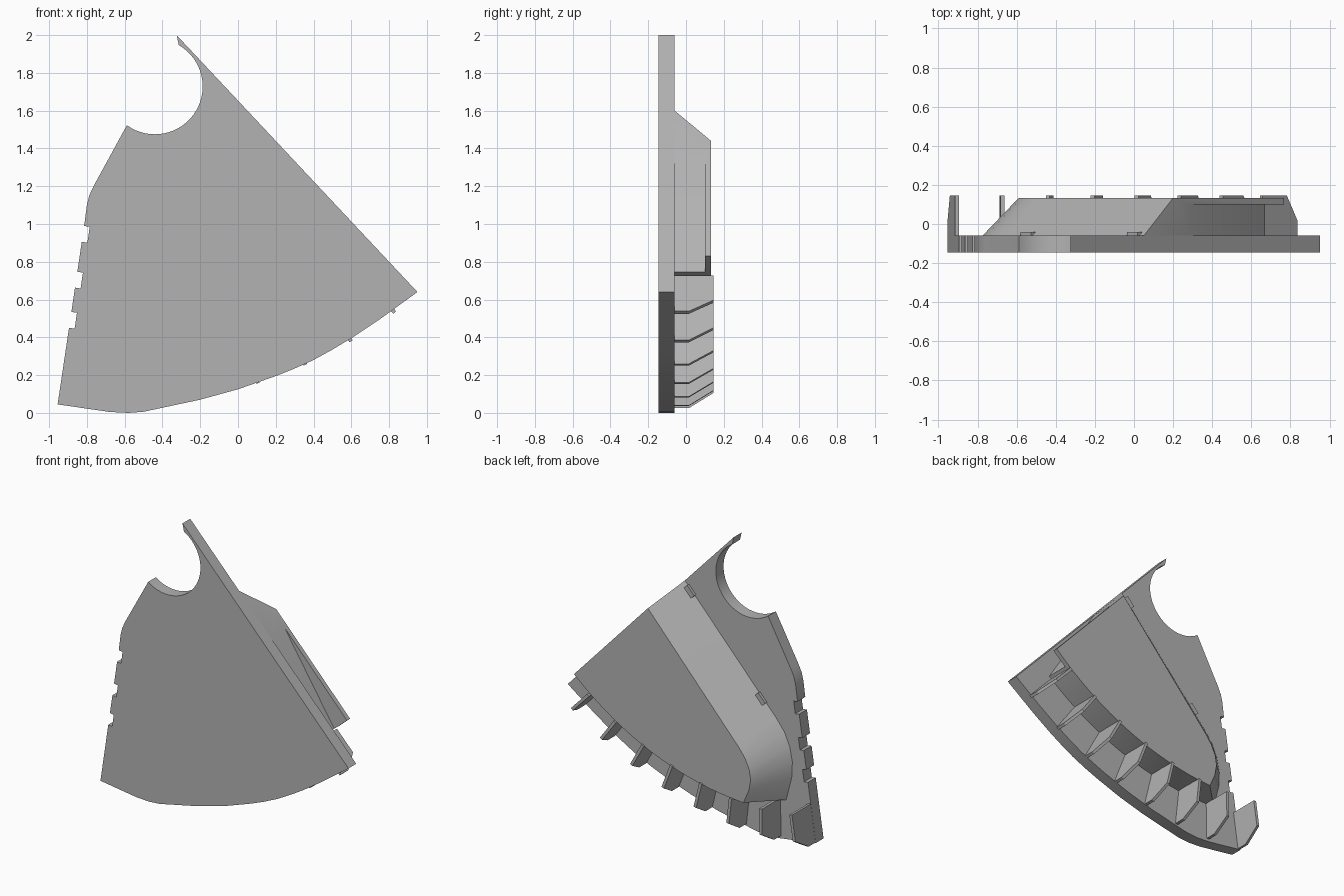
import bpy, bmesh
from math import sin, cos, radians
from mathutils import Vector

old = bpy.data.objects.get("Cube")
if old:
    bpy.data.objects.remove(old, do_unlink=True)

grey = bpy.data.materials.new("plain_grey")
grey.use_nodes = True
grey.diffuse_color = (0.45, 0.45, 0.45, 1)
grey.node_tree.nodes["Principled BSDF"].inputs["Base Color"].default_value = grey.diffuse_color

BACK = -0.06             # rear face of the plate
HUB = Vector((-0.64, 2.08))   # centre of the fan


def loft(name, front, rear, y0, y1):
    """Solid between two outlines in x and z, with equal point counts."""
    bm = bmesh.new()
    a = [bm.verts.new((x, y0, z)) for x, z in front]
    b = [bm.verts.new((x, y1, z)) for x, z in rear]
    bm.faces.new(a)
    bm.faces.new(b[::-1])
    for i in range(len(a)):
        j = (i + 1) % len(a)
        bm.faces.new((a[i], b[i], b[j], a[j]))
    bmesh.ops.recalc_face_normals(bm, faces=bm.faces)
    mesh = bpy.data.meshes.new(name)
    bm.to_mesh(mesh)
    bm.free()
    mesh.materials.append(grey)
    obj = bpy.data.objects.new(name, mesh)
    bpy.context.collection.objects.link(obj)
    return obj


def prism(name, outline, y0, y1):
    return loft(name, outline, outline, y0, y1)


def fan(angle, radius):
    a = radians(angle)
    return HUB + Vector((sin(a), -cos(a))) * radius


def smooth(obj, angle):
    bpy.ops.object.select_all(action='DESELECT')
    obj.select_set(True)
    bpy.context.view_layer.objects.active = obj
    bpy.ops.object.shade_smooth_by_angle(angle=radians(angle))


# Front plate: straight edge, curved rim, notched edge and round bite
rim = [(-0.325, 2), (0.95, 0.64), (0.75, 0.495), (0.6, 0.395), (0.5, 0.335),
       (0.4, 0.28), (0.3, 0.235), (0.2, 0.195), (0, 0.125), (-0.2, 0.07),
       (-0.5, 0.006), (-0.58, 0), (-0.68, 0.005), (-0.955, 0.045)]
along = Vector((0.147, 0.989))
out = Vector((0.989, -0.147)) * 0.03
start = Vector((-0.955, 0.045))
notches = []
for d in (0.41, 0.625, 0.87):
    lo, hi = start + along * d, start + along * (d + 0.085)
    notches += [lo, lo + out, hi + out, hi]
shoulder = [(-0.8, 1.1), (-0.788, 1.15), (-0.765, 1.2), (-0.59, 1.52)]
bite = [(-0.44 + 0.253 * cos(radians(t)), 1.728 + 0.253 * sin(radians(t)))
        for t in range(-126, 65, 6)]
plate = prism("front_plate", rim + notches + shoulder + bite, -0.145, BACK)
smooth(plate, 20)


# Raised block with sloping upper side and rounded lower corner
def lower_wall(first, last=48.4, n=16):
    pts = []
    for i in range(n + 1):
        a = first + (last - first) * i / n
        pts.append(fan(a, 1.797 + 0.085 * (max(a, 0) / last) ** 2))
    return pts


base = [(0.05, 1.6), (-0.653, 0.83), (-0.715, 0.75), (-0.755, 0.66),
        (-0.775, 0.56), (-0.77, 0.45)] + lower_wall(-2.8)
top = [(0.2, 1.44), (-0.5, 0.66), (-0.545, 0.6), (-0.578, 0.53),
       (-0.59, 0.46), (-0.575, 0.38)] + lower_wall(3.4)
block = loft("raised_block", base, top, BACK, 0.133)

# Wedge recess in the straight side
cutter = prism("recess_cutter", [(0.284, 1.352), (0.96, 0.68), (0.68, 0.66), (0.68, 0.73)],
               -0.1, 0.1)
cutter.hide_render = True
mod = block.modifiers.new("recess", 'BOOLEAN')
mod.operation = 'DIFFERENCE'
mod.solver = 'EXACT'
mod.object = cutter
bpy.context.view_layer.objects.active = block
bpy.ops.object.modifier_apply(modifier=mod.name)
bpy.data.objects.remove(cutter, do_unlink=True)
smooth(block, 25)

# Small tabs at the foot of the slope
run = Vector((0.673, 0.739))
side = Vector((-0.739, 0.673))
for i, mid in enumerate(((0.01, 1.535), (-0.535, 0.935))):
    m = Vector(mid)
    box = [m + run * u + side * v for u, v in
           ((-0.04, -0.03), (0.04, -0.03), (0.04, 0.025), (-0.04, 0.025))]
    prism(f"slope_tab_{i + 1}", box, BACK, -0.04)

# Fan of radial fins along the rim, outer corner cut back
for k in range(8):
    ang = -8.5 + 7.43 * k
    rad = 2.055 + 0.08 * (max(0, k - 3) / 4) ** 1.7
    radial = (fan(ang, 1) - HUB)
    across = Vector((-radial.y, radial.x)) * 0.01
    profile = [(rad - 0.26, BACK), (rad, BACK), (rad, 0.015),
               (rad - 0.08, 0.145), (rad - 0.26, 0.145)]
    bm = bmesh.new()
    sides = []
    for s in (-1, 1):
        pts = [(HUB + radial * r + across * s, y) for r, y in profile]
        sides.append([bm.verts.new((p.x, y, p.y)) for p, y in pts])
        bm.faces.new(sides[-1])
    for i in range(5):
        j = (i + 1) % 5
        bm.faces.new((sides[0][i], sides[0][j], sides[1][j], sides[1][i]))
    bmesh.ops.recalc_face_normals(bm, faces=bm.faces)
    mesh = bpy.data.meshes.new(f"rim_fin_{k + 1}")
    bm.to_mesh(mesh)
    bm.free()
    mesh.materials.append(grey)
    bpy.context.collection.objects.link(bpy.data.objects.new(mesh.name, mesh))
